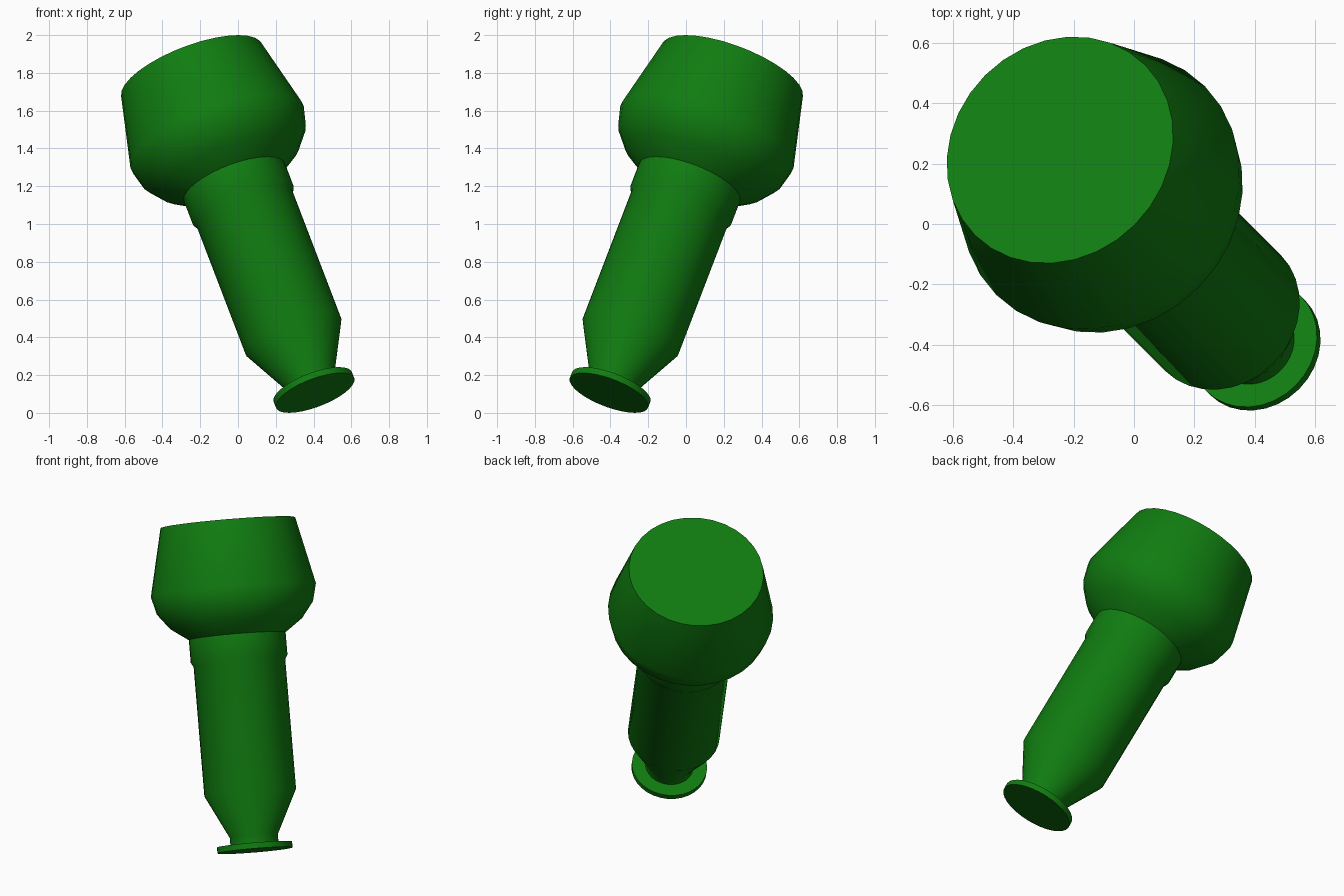
import bpy, bmesh, math
from mathutils import Vector, Matrix

cube = bpy.data.objects.get("Cube")
if cube:
    bpy.data.objects.remove(cube, do_unlink=True)

SIDES = 32
BASE = Vector((0.408, -0.408, 0.106))      # centre of the foot's underside
AXIS = Vector((-0.383, 0.383, 1)).normalized()
TILT = Matrix.Translation(BASE) @ AXIS.to_track_quat('Z', 'Y').to_matrix().to_4x4()

green = bpy.data.materials.new("green")
green.use_nodes = True
colour = (0.0052, 0.2016, 0.0052, 1)
green.diffuse_color = colour
green.node_tree.nodes["Principled BSDF"].inputs["Base Color"].default_value = colour


def lathe(name, profile):
    """Turn (radius, height) points round the leaning axis and cap both ends."""
    bm = bmesh.new()
    rings = []
    for r, h in profile:
        rings.append([bm.verts.new((r * math.cos(a), r * math.sin(a), h))
                      for a in (math.tau * i / SIDES for i in range(SIDES))])
    for low, high in zip(rings, rings[1:]):
        for i in range(SIDES):
            j = (i + 1) % SIDES
            bm.faces.new((low[i], low[j], high[j], high[i]))
    bm.faces.new(rings[0][::-1])
    bm.faces.new(rings[-1])
    mesh = bpy.data.meshes.new(name)
    bm.to_mesh(mesh)
    bm.free()
    mesh.materials.append(green)
    mesh.shade_smooth()
    mesh.set_sharp_from_angle(angle=math.radians(30))
    obj = bpy.data.objects.new(name, mesh)
    obj.matrix_world = TILT
    bpy.context.collection.objects.link(obj)
    return obj


# Thin round foot
lathe("foot_disc", [(0.222, 0), (0.222, 0.035)])

# Neck, flared tip, straight shaft and collar
lathe("shaft", [(0.142, 0.02), (0.142, 0.085), (0.271, 0.342),
                (0.271, 1.108), (0.286, 1.134), (0.286, 1.275)])

# Rounded bowl with a tapering, flat-topped crown
lathe("head", [(0.284, 1.266), (0.391, 1.343), (0.462, 1.435),
               (0.488, 1.54), (0.398, 1.9385)])
